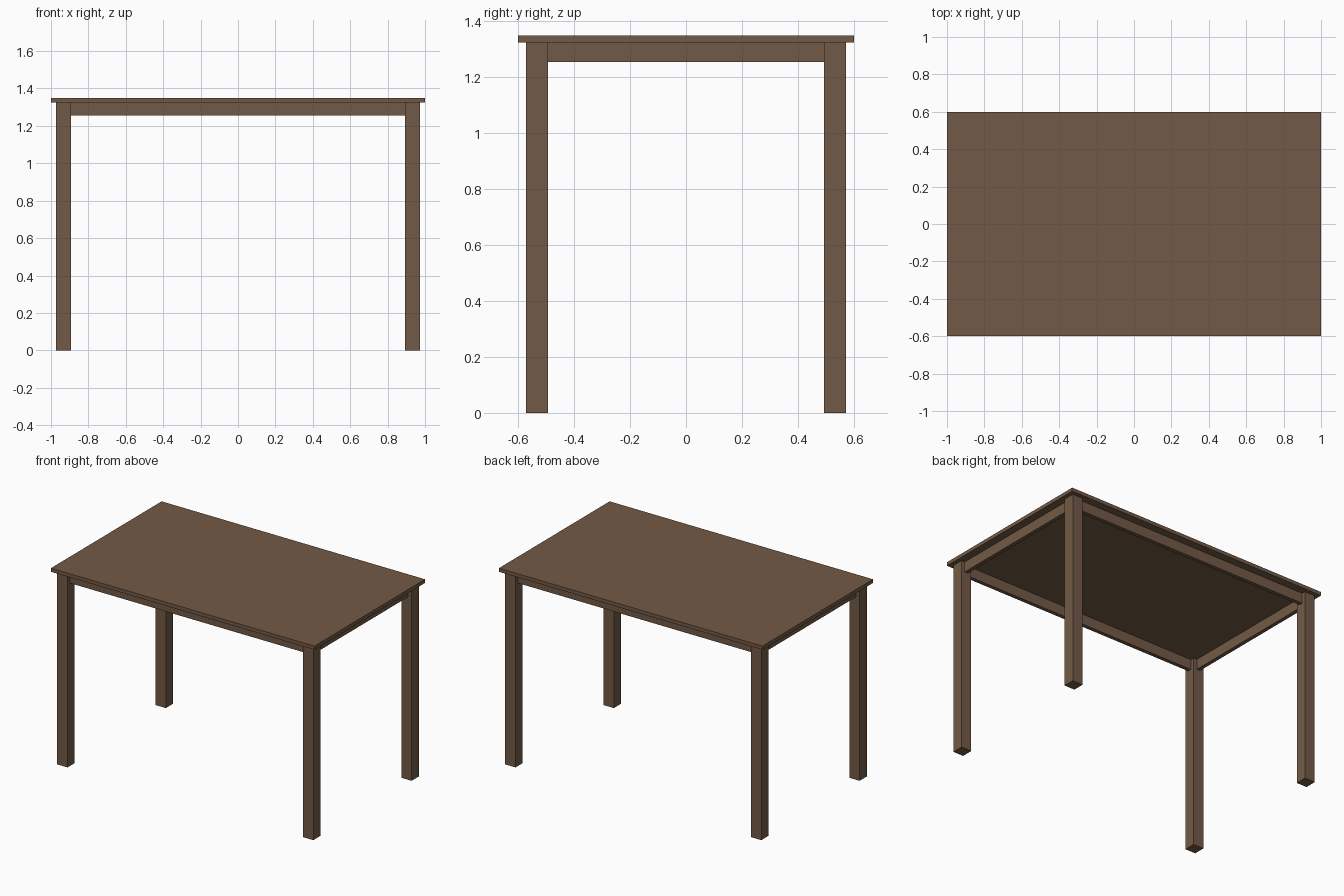
import bpy

cube = bpy.data.objects.get("Cube")
if cube:
    bpy.data.objects.remove(cube, do_unlink=True)

# Single brown wood
wood = bpy.data.materials.new("brown_wood")
wood.use_nodes = True
colour = (0.171, 0.102, 0.061, 1)
wood.diffuse_color = colour
wood.node_tree.nodes["Principled BSDF"].inputs["Base Color"].default_value = colour

HEIGHT, TOP = 1.35, 0.025          # overall height, top thickness
LEG, LEG_X, LEG_Y = 0.078, 0.933, 0.533   # leg width and centre
RAIL, RAIL_H = 0.026, 0.07         # apron thickness and height
UNDER = HEIGHT - TOP


def box(name, centre, size):
    bpy.ops.mesh.primitive_cube_add(size=1, location=centre)
    obj = bpy.context.object
    obj.name = name
    obj.scale = size
    bpy.ops.object.transform_apply(location=False, rotation=False, scale=True)
    obj.data.materials.append(wood)
    return obj


# Table top
box("table_top", (0, 0, HEIGHT - TOP / 2), (2, 1.2, TOP))

# Four square legs
for side, sx in (("left", 1), ("right", -1)):
    for end, sy in (("front", -1), ("back", 1)):
        box(f"{end}_{side}_leg", (sx * LEG_X, sy * LEG_Y, UNDER / 2), (LEG, LEG, UNDER))

# Aprons centred on the legs
rail_z = UNDER - RAIL_H / 2
for name, sy in (("front", -1), ("back", 1)):
    box(f"{name}_apron", (0, sy * LEG_Y, rail_z), (2 * LEG_X - LEG, RAIL, RAIL_H))
for name, sx in (("left", 1), ("right", -1)):
    box(f"{name}_apron", (sx * LEG_X, 0, rail_z), (RAIL, 2 * LEG_Y - LEG, RAIL_H))
